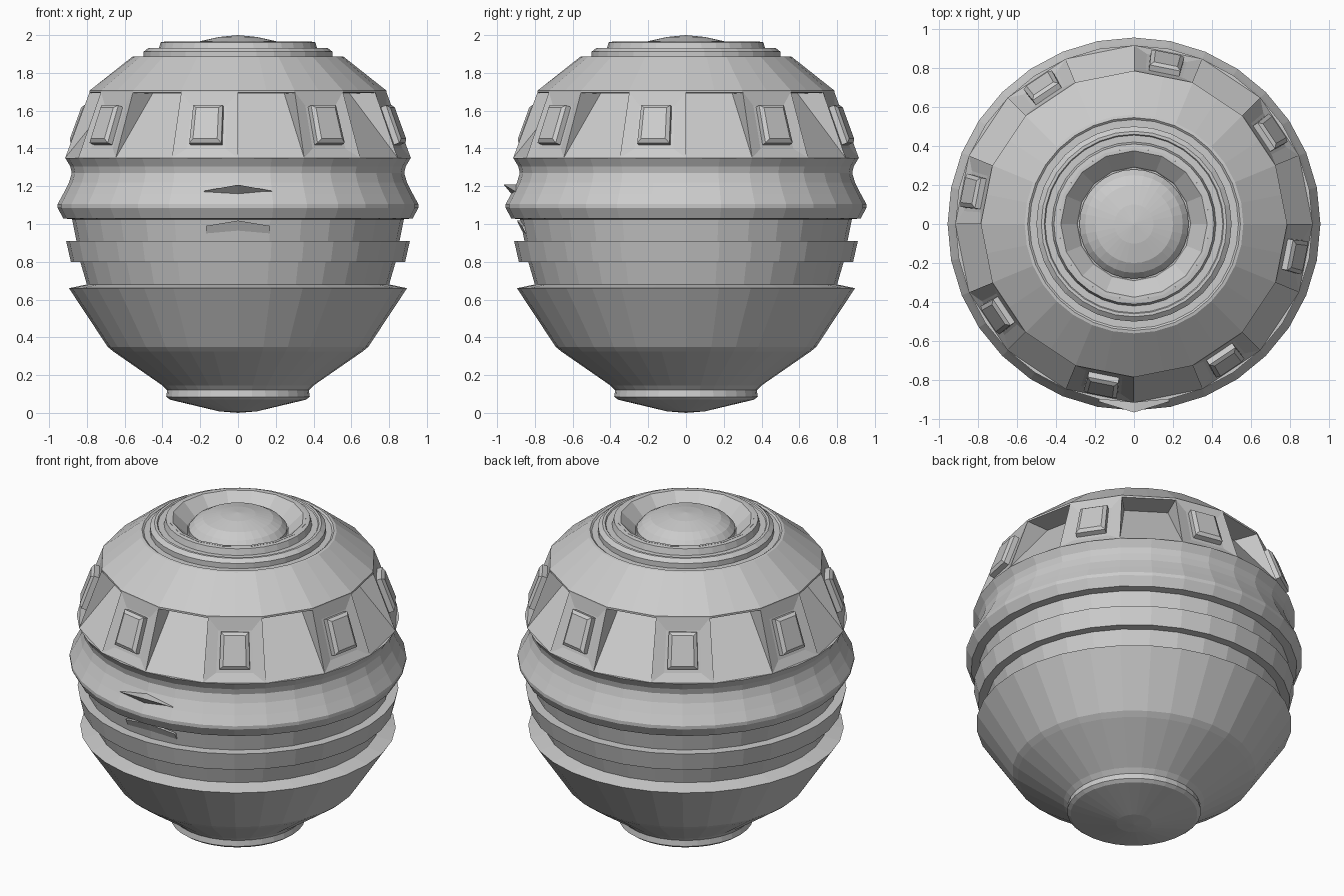
import bpy, bmesh
from math import sin, cos, pi, radians
from mathutils import Vector

if "Cube" in bpy.data.objects:
    bpy.data.objects.remove(bpy.data.objects["Cube"])


def finish(name, bm):
    bmesh.ops.remove_doubles(bm, verts=bm.verts, dist=0.0005)
    bmesh.ops.recalc_face_normals(bm, faces=bm.faces)
    me = bpy.data.meshes.new(name)
    bm.to_mesh(me)
    bm.free()
    ob = bpy.data.objects.new(name, me)
    bpy.context.collection.objects.link(ob)
    return ob


def polar(r, a, z):
    return Vector((r * cos(a), r * sin(a), z))


def lathe(name, profile, n=32, coarse_from=None):
    """Revolve (r, z) points; rows wider than coarse_from become n/2-sided."""
    bm = bmesh.new()
    rows = []
    for r, z in profile:
        row = []
        for i in range(n):
            flat = coarse_from and r > coarse_from and i % 2
            row.append(bm.verts.new(polar(r * (cos(2 * pi / n) if flat else 1), 2 * pi * i / n, z)))
        rows.append(row)
    for a, b in zip(rows, rows[1:]):
        for i in range(n):
            j = (i + 1) % n
            bm.faces.new((a[i], a[j], b[j], b[i]))
    bmesh.ops.remove_doubles(bm, verts=bm.verts, dist=0.0005)
    bmesh.ops.dissolve_degenerate(bm, edges=bm.edges, dist=0.0001)
    return finish(name, bm)


# Lower shell with its stepped rings and flared collar
lathe("lower_shell", [
    (0, 0), (0.10, 0.008), (0.36, 0.07), (0.38, 0.085), (0.375, 0.12), (0.40, 0.145),
    (0.66, 0.325), (0.69, 0.35), (0.895, 0.66), (0.80, 0.68), (0.835, 0.80),
    (0.885, 0.80), (0.91, 0.91), (0.855, 0.91), (0.878, 1.025), (0.925, 1.03),
    (0.955, 1.085), (0.955, 1.105), (0.925, 1.16), (0.895, 1.22), (0.88, 1.27),
    (0.888, 1.305), (0.915, 1.35), (0, 1.36)])

# Upper cap: sloping roof and concentric steps
lathe("upper_cap", [
    (0, 1.68), (0.63, 1.69), (0.785, 1.695), (0.785, 1.707), (0.56, 1.885), (0.545, 1.888),
    (0.535, 1.88), (0.50, 1.88), (0.50, 1.912), (0.475, 1.932), (0.46, 1.932),
    (0.455, 1.925), (0.42, 1.925), (0.41, 1.962), (0.385, 1.965), (0.385, 1.88), (0, 1.88)],
    coarse_from=0.6)

# Dished ring and the small dome inside it
lathe("top_dish", [(0.385, 1.88), (0.392, 1.966), (0.375, 1.966), (0.295, 1.89), (0.29, 1.88)], n=16)
lathe("top_dome", [(0.28, 1.87), (0.28, 1.905), (0.25, 1.94), (0.20, 1.968), (0.10, 1.99), (0, 2.0)])

# Panel band: eight panels alternating with eight wedge-shaped recesses
TOP, BOT = (0.785, 1.70), (0.915, 1.35)
bm = bmesh.new()
pads = bmesh.new()


def face(target, *pts):
    target.faces.new([target.verts.new(p) for p in pts])


def bridge(target, a, b):
    for i in range(4):
        j = (i + 1) % 4
        face(target, a[i], a[j], b[j], b[i])


for k in range(16):
    a0, a1 = radians(22.5 * k), radians(22.5 * (k + 1))
    tl, tr = polar(TOP[0], a0, TOP[1]), polar(TOP[0], a1, TOP[1])
    bl, br = polar(BOT[0], a0, BOT[1]), polar(BOT[0], a1, BOT[1])
    if k % 2:
        n = (tr - tl).cross(tl - bl).normalized()
        if n.dot(tl) < 0:
            n = -n

        def rect(u, v0, v1, out):
            def at(uu, v):
                return tl.lerp(tr, uu).lerp(bl.lerp(br, uu), v) + n * out
            return [at(u, v0), at(1 - u, v0), at(1 - u, v1), at(u, v1)]

        inner = rect(0.20, 0.20, 0.85, -0.012)
        bridge(bm, [tl, tr, br, bl], inner)
        face(bm, *inner)
        # Raised pad with chamfered edge
        foot, rim, crown = (rect(0.25, 0.22, 0.79, -0.015), rect(0.25, 0.22, 0.79, 0.018),
                            rect(0.31, 0.27, 0.74, 0.032))
        bridge(pads, foot, rim)
        bridge(pads, rim, crown)
        face(pads, *crown)
        face(pads, *foot)
    else:
        il, ir = polar(0.64, a0, 1.69), polar(0.64, a1, 1.69)
        face(bm, il, ir, br, bl)
        face(bm, tl, il, bl)
        face(bm, tr, ir, br)
finish("panel_band", bm)
finish("panel_pads", pads)


# Two small chevron wedges on the front
def chevron(name, half, centre, side):
    """centre / side: (top y, top z, bottom y, bottom z) of the front face."""
    bm = bmesh.new()
    rows = []
    for x, (ty, tz, by, bz) in ((-half, side), (0, centre), (half, side)):
        rows.append([bm.verts.new(p) for p in
                     ((x, ty, tz), (x, by, bz), (x, -0.80, bz), (x, -0.80, tz))])
    for a, b in zip(rows, rows[1:]):
        for i in range(4):
            j = (i + 1) % 4
            bm.faces.new((a[i], a[j], b[j], b[i]))
    bm.faces.new(rows[0])
    bm.faces.new(rows[-1])
    finish(name, bm)


chevron("upper_chevron", 0.18, (-0.965, 1.208, -0.925, 1.16), (-0.91, 1.175, -0.89, 1.165))
chevron("lower_chevron", 0.17, (-0.895, 1.018, -0.87, 0.965), (-0.87, 0.99, -0.85, 0.95))
